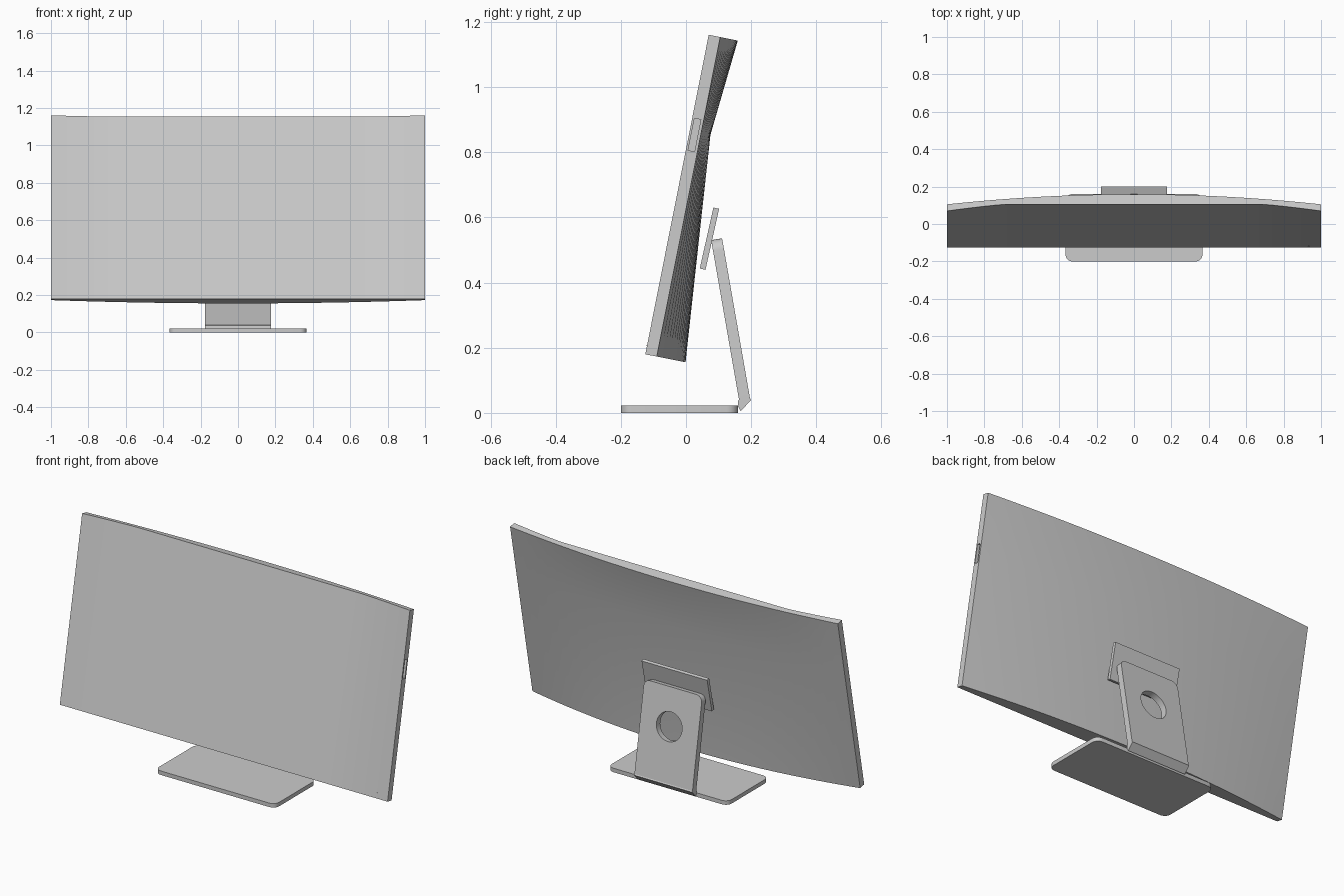
import bpy, bmesh, math
from mathutils import Matrix

if "Cube" in bpy.data.objects:
    bpy.data.objects.remove(bpy.data.objects["Cube"])

# Display frame: local y = depth, local z = height along the tilted screen
TILT = Matrix.Translation((0, -0.125, 0.18)) @ Matrix.Rotation(-0.196, 4, 'X')


def activate(ob):
    bpy.ops.object.select_all(action='DESELECT')
    ob.select_set(True)
    bpy.context.view_layer.objects.active = ob


def link(name, data, smooth=True):
    ob = bpy.data.objects.new(name, data)
    bpy.context.collection.objects.link(ob)
    activate(ob)
    if smooth:
        bpy.ops.object.shade_smooth_by_angle(angle=math.radians(25))
    return ob


def finish(name, bm, smooth=True):
    bmesh.ops.recalc_face_normals(bm, faces=bm.faces)
    me = bpy.data.meshes.new(name)
    bm.to_mesh(me)
    bm.free()
    return link(name, me, smooth)


def loft(rings):
    """Join closed rings of points into a capped solid."""
    bm = bmesh.new()
    rows = [[bm.verts.new(p) for p in r] for r in rings]
    n = len(rows[0])
    for a, b in zip(rows, rows[1:]):
        for i in range(n):
            j = (i + 1) % n
            bm.faces.new((a[i], a[j], b[j], b[i]))
    bm.faces.new(rows[0])
    bm.faces.new(rows[-1])
    return bm


def box(x0, x1, y0, y1, z0, z1):
    return loft([[(x, y0, z0), (x, y1, z0), (x, y1, z1), (x, y0, z1)] for x in (x0, x1)])


def arc(cx, cy, r, a0, a1, n):
    return [(cx + r * math.cos(math.radians(a0 + (a1 - a0) * i / n)),
             cy + r * math.sin(math.radians(a0 + (a1 - a0) * i / n))) for i in range(n + 1)]


# Display housing: thin at the sides, bowed backward in the middle
def housing_ring(x):
    bow = 1 - x * x
    front = min(0.07 * bow, 0.036)
    return [(x, 0, 0), (x, front, 1), (x, 0.036 + 0.055 * bow, 1),
            (x, 0.036 + 0.029 * bow, 0.7), (x, 0.036 + 0.09 * bow, 0)]


bm = loft([housing_ring(-1 + i / 16) for i in range(33)])
bm.transform(TILT)
housing = finish("display_housing", bm)

# Port recess in the right edge
bm = box(0.965, 1.1, 0.007, 0.027, 0.64, 0.74)
bm.transform(TILT)
cutter = finish("port_cutter", bm, False)
cutter.hide_render = True
mod = housing.modifiers.new("port", 'BOOLEAN')
mod.operation, mod.solver, mod.object = 'DIFFERENCE', 'EXACT', cutter
activate(housing)
bpy.ops.object.modifier_apply(modifier=mod.name)
bpy.data.objects.remove(cutter)
bpy.ops.object.shade_smooth_by_angle(angle=math.radians(25))

# Status light on the front
bm = box(0.93, 0.95, -0.001, 0.004, 0.026, 0.03)
bm.transform(TILT)
finish("status_light", bm, False)

# Mounting plate behind the display
bm = box(-0.2, 0.2, -0.009, 0.009, -0.096, 0.096)
bm.transform(Matrix.Translation((0, 0.072, 0.535)) @ Matrix.Rotation(-0.22, 4, 'X'))
finish("mount_plate", bm, False)

# Stand arm: leaning plate with rounded upper corners and a round cable hole
W, H, R = 0.177, 0.25, 0.035
outline = [(-W, -H), (W, -H)] + arc(W - R, H - R, R, 0, 90, 6) + arc(R - W, H - R, R, 90, 180, 6)
hole = arc(0, 0.045, 0.078, 0, 360, 48)[:-1]
curve = bpy.data.curves.new("stand_arm", 'CURVE')
curve.dimensions, curve.fill_mode, curve.extrude = '2D', 'BOTH', 0.017
for pts in (outline, hole):
    spline = curve.splines.new('POLY')
    spline.points.add(len(pts) - 1)
    for p, (x, y) in zip(spline.points, pts):
        p.co = (x, y, 0, 1)
    spline.use_cyclic_u = True
arm = link("stand_arm", curve, False)
arm.matrix_world = Matrix.Translation((0, 0.137, 0.287)) @ Matrix.Rotation(math.radians(99.9), 4, 'X')
bpy.ops.object.convert(target='MESH')
bpy.ops.object.shade_smooth_by_angle(angle=math.radians(25))

# Foot wedge where the arm meets the base
foot = [(0.1605, 0.0385), (0.196, 0.046), (0.2, 0.04), (0.168, 0.005), (0.159, 0.022)]
finish("arm_foot", loft([[(x, y, z) for y, z in foot] for x in (-W, W)]), False)

# Base plate with rounded corners
bm = box(-0.366, 0.366, -0.2, 0.16, 0, 0.022)
edges = [e for e in bm.edges if abs(e.verts[0].co.z - e.verts[1].co.z) > 0.01]
bmesh.ops.bevel(bm, geom=edges, offset=0.035, segments=5, profile=0.5, affect='EDGES')
finish("base_plate", bm)
